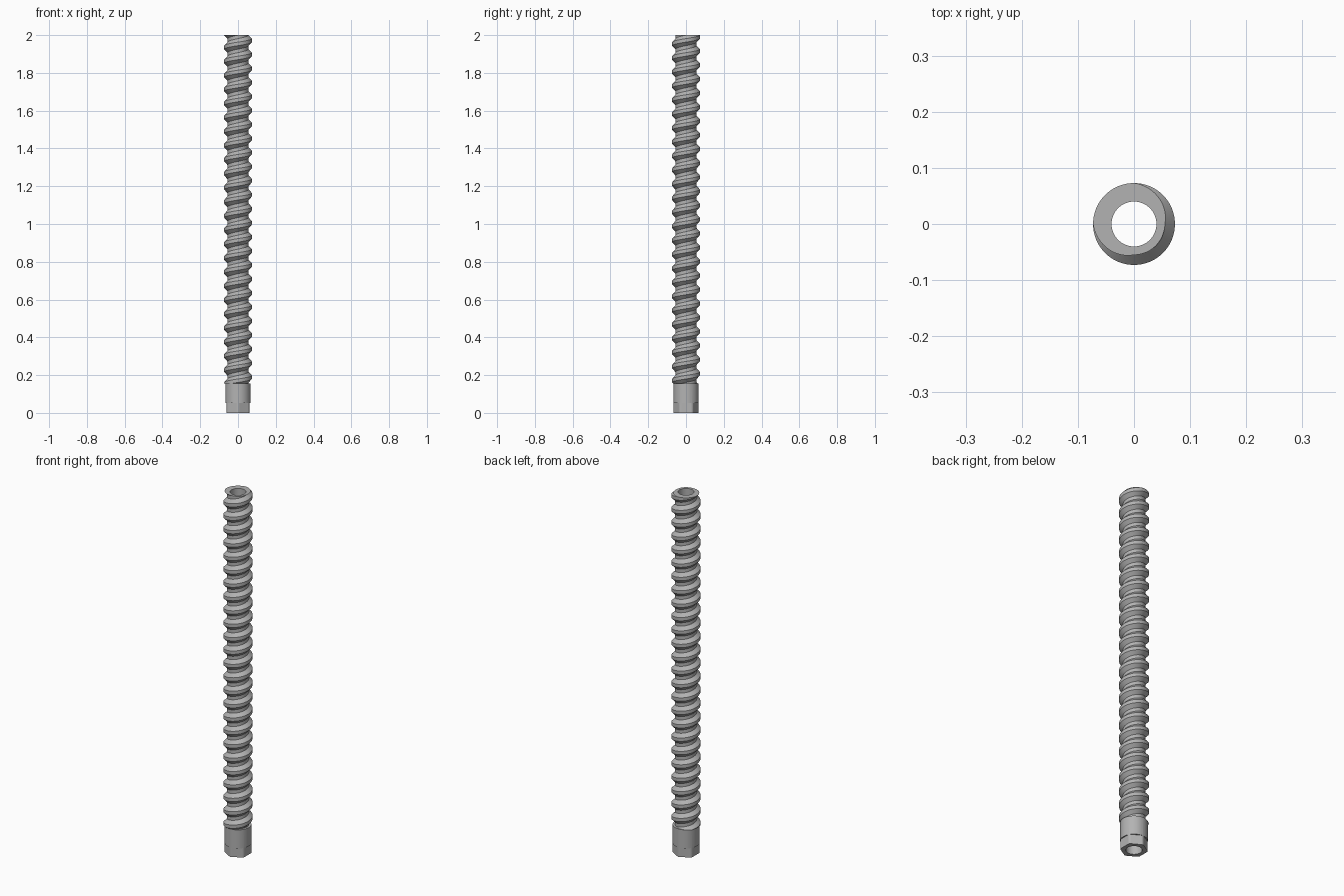
import bpy
import bmesh
from math import pi, cos, sin, radians
from mathutils import Vector

if "Cube" in bpy.data.objects:
    bpy.data.objects.remove(bpy.data.objects["Cube"])

TOP, SHOULDER, HEX_TOP = 2.0, 0.155, 0.052
CREST, ROOT, BORE = 0.073, 0.055, 0.04
COLLAR, FLAT = 0.067, 0.06
PITCH = 0.0743
TURNS, STEPS = 28, 60

steel = bpy.data.materials.new("steel grey")
steel.use_nodes = True
steel.diffuse_color = (0.45, 0.45, 0.45, 1)
steel.node_tree.nodes["Principled BSDF"].inputs["Base Color"].default_value = (0.45, 0.45, 0.45, 1)


def finish(name, bm):
    bmesh.ops.recalc_face_normals(bm, faces=bm.faces)
    mesh = bpy.data.meshes.new(name)
    bm.to_mesh(mesh)
    bm.free()
    mesh.materials.append(steel)
    obj = bpy.data.objects.new(name, mesh)
    bpy.context.collection.objects.link(obj)
    bpy.ops.object.select_all(action="DESELECT")
    obj.select_set(True)
    bpy.context.view_layer.objects.active = obj
    bpy.ops.object.shade_smooth_by_angle(angle=radians(30))
    return obj


def ring(bm, radius, z, count=120):
    """Closed loop of vertices; radius is a function of the angle."""
    angles = [2 * pi * i / count for i in range(count)]
    return [bm.verts.new((radius(a) * cos(a), radius(a) * sin(a), z)) for a in angles]


def bridge(bm, lower, upper):
    n = len(lower)
    for i in range(n):
        j = (i + 1) % n
        bm.faces.new((lower[i], lower[j], upper[j], upper[i]))


def hex_radius(a):
    """Hexagon with flats facing +x and -x, corners turned down to the collar."""
    off_flat = (a + pi / 6) % (pi / 3) - pi / 6
    return min(COLLAR, FLAT / cos(off_flat))


# Threaded shaft: trapezoid thread profile swept along a right-handed helix
bm = bmesh.new()
start = TOP - (TURNS - 2) * PITCH
direction = Vector((-1, 1, 0)).normalized()
profile = [(CREST, -1), (CREST, 1), (ROOT, 3), (ROOT, 5), (CREST, 7)]
verts = [bm.verts.new(direction * r + Vector((0, 0, start + k * PITCH / 8))) for r, k in profile]
edges = [bm.edges.new(pair) for pair in zip(verts, verts[1:])]
bmesh.ops.spin(bm, geom=verts + edges, cent=(0, 0, 0), axis=(0, 0, 1),
               dvec=(0, 0, PITCH / STEPS), angle=2 * pi * TURNS, steps=STEPS * TURNS)
bmesh.ops.remove_doubles(bm, verts=bm.verts, dist=0.0002)

# Cut the thread flat at both ends
for z, up in ((SHOULDER, -1), (TOP, 1)):
    bmesh.ops.bisect_plane(bm, geom=bm.verts[:] + bm.edges[:] + bm.faces[:],
                           plane_co=(0, 0, z), plane_no=(0, 0, up), clear_outer=True)

# Bore wall and flat end faces
bridge(bm, ring(bm, lambda a: BORE, SHOULDER, STEPS), ring(bm, lambda a: BORE, TOP, STEPS))
for z in (SHOULDER, TOP):
    rim = [e for e in bm.edges if e.is_boundary and all(abs(v.co.z - z) < 0.0005 for v in e.verts)]
    bmesh.ops.triangle_fill(bm, edges=rim, use_beauty=True, normal=(0, 0, 1))
finish("threaded_shaft", bm)

# Collar with a hexagonal wrench end and a through bore
bm = bmesh.new()
sections = [(hex_radius, 0), (hex_radius, HEX_TOP), (lambda a: COLLAR, HEX_TOP),
            (lambda a: COLLAR, SHOULDER), (lambda a: BORE, SHOULDER), (lambda a: BORE, 0)]
loops = [ring(bm, radius, z) for radius, z in sections]
for lower, upper in zip(loops, loops[1:] + loops[:1]):
    bridge(bm, lower, upper)
bmesh.ops.remove_doubles(bm, verts=bm.verts, dist=0.00001)
finish("hex_collar", bm)
